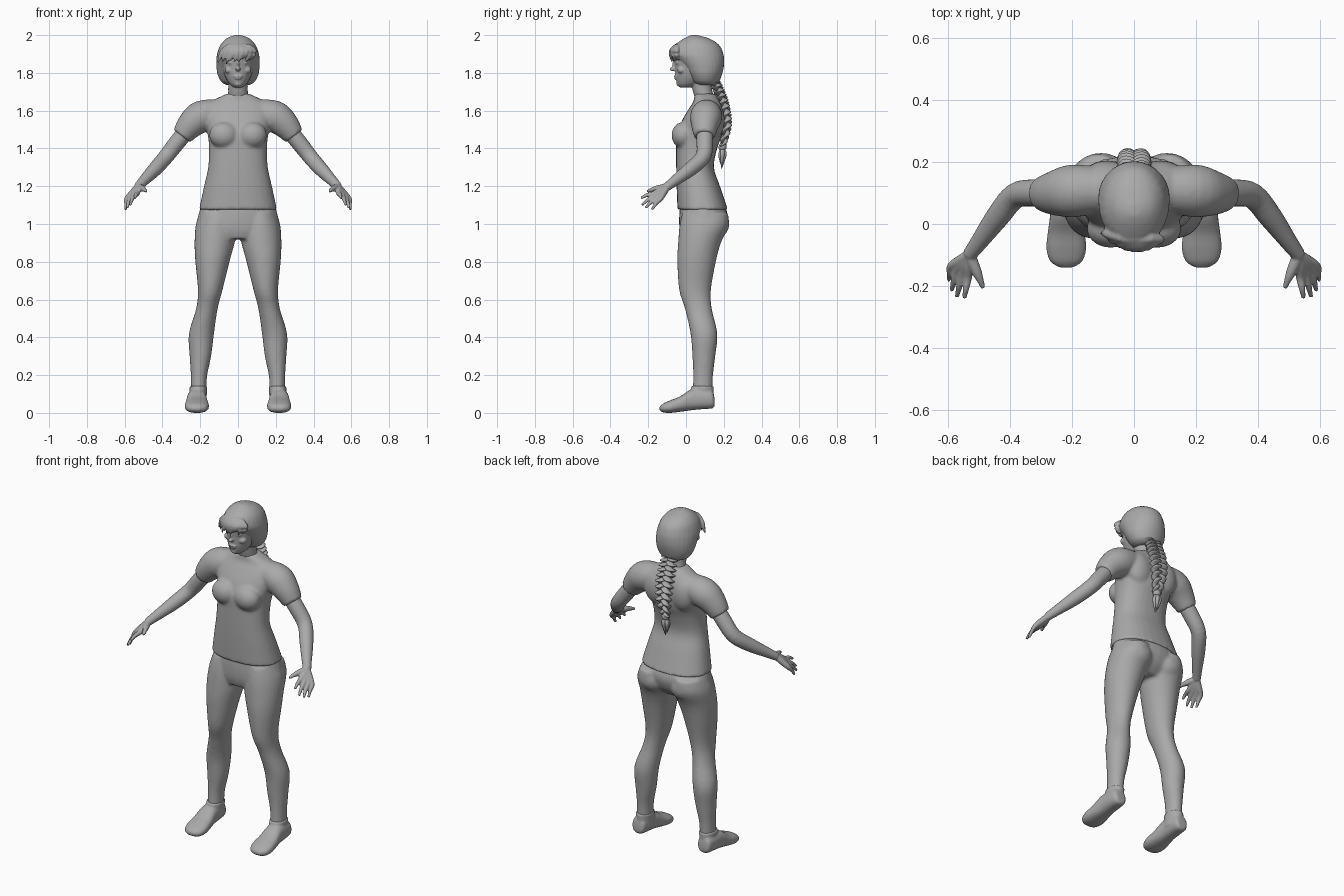
import bpy, bmesh, math
from mathutils import Vector

old = bpy.data.objects.get("Cube")
if old:
    bpy.data.objects.remove(old, do_unlink=True)

grey = bpy.data.materials.new("plain grey")
grey.use_nodes = True
grey.diffuse_color = (0.4, 0.4, 0.4, 1)
grey.node_tree.nodes["Principled BSDF"].inputs["Base Color"].default_value = grey.diffuse_color

X, Y, Z = Vector((1, 0, 0)), Vector((0, 1, 0)), Vector((0, 0, 1))


def smooth_rows(rows, steps):
    """Catmull-Rom interpolation of equal-length tuples."""
    out = []
    last = len(rows) - 1
    for i in range(last):
        a, b, c, d = (rows[max(0, min(last, i + k))] for k in (-1, 0, 1, 2))
        for s in range(steps):
            t = s / steps
            out.append([q + t / 2 * (r - p + t * (2 * p - 5 * q + 4 * r - w + t * (3 * (q - r) + w - p)))
                        for p, q, r, w in zip(a, b, c, d)])
    out.append(list(rows[-1]))
    return out


def loft(bm, rows, plane="xy", side=1, power=2.0, steps=4, sides=28):
    """Skin rings (x, y, z, radius, radius) lying flat, upright, or across the path."""
    rows = smooth_rows(rows, steps)
    centres = [Vector(r[:3]) for r in rows]
    rings = []
    for i, row in enumerate(rows):
        if plane == "path":
            ahead = centres[min(i + 1, len(rows) - 1)] - centres[max(i - 1, 0)]
            u = ahead.cross(Z).normalized()
            v = u.cross(ahead).normalized()
        else:
            u, v = X, (Y if plane == "xy" else Z)
        ring = []
        for k in range(sides):
            ang = math.tau * k / sides
            c, s = math.cos(ang), math.sin(ang)
            c = math.copysign(abs(c) ** (2 / power), c)
            s = math.copysign(abs(s) ** (2 / power), s)
            p = centres[i] + u * c * max(row[3], 0.001) + v * s * max(row[4], 0.001)
            ring.append(bm.verts.new((p.x * side, p.y, p.z)))
        rings.append(ring)
    for lo, hi in zip(rings, rings[1:]):
        for k in range(sides):
            n = (k + 1) % sides
            bm.faces.new((lo[k], lo[n], hi[n], hi[k]))
    bm.faces.new(rings[0])
    bm.faces.new(rings[-1])


def slices(rows):
    """Turn (z, front y, back y, half width) into centred rings."""
    return [(0, (f + b) / 2, z, w, (b - f) / 2) for z, f, b, w in rows]


def limb(rows):
    """Turn (z, inner x, outer x, front y, back y) into rings."""
    return [((i + o) / 2, (f + b) / 2, z, (o - i) / 2, (b - f) / 2) for z, i, o, f, b in rows]


def tube(bm, points, radii, side=1, sides=14):
    loft(bm, [(*p, r, r) for p, r in zip(points, radii)], "path", side, sides=sides)


def ball(bm, centre, size):
    made = bmesh.ops.create_uvsphere(bm, u_segments=20, v_segments=12, radius=1)
    for v in made["verts"]:
        v.co = Vector(centre) + Vector([a * b for a, b in zip(v.co, size)])


def finish(bm, name, voxel=0, relax=4):
    """Make the object; a voxel size fuses its overlapping volumes."""
    bmesh.ops.recalc_face_normals(bm, faces=bm.faces)
    mesh = bpy.data.meshes.new(name)
    bm.to_mesh(mesh)
    bm.free()
    obj = bpy.data.objects.new(name, mesh)
    bpy.context.collection.objects.link(obj)
    mesh.materials.append(grey)
    for p in mesh.polygons:
        p.use_smooth = True
    if voxel:
        m = obj.modifiers.new("fuse", "REMESH")
        m.mode, m.voxel_size, m.use_smooth_shade = "VOXEL", voxel, True
        m = obj.modifiers.new("relax", "SMOOTH")
        m.factor, m.iterations = 0.5, relax
    return obj


# Shirt: torso, bust and sleeves
bm = bmesh.new()
loft(bm, slices([(1.075, -.045, .222, .207), (1.2, -.05, .18, .18), (1.3, -.052, .148, .158),
                 (1.4, -.052, .165, .154), (1.47, -.05, .19, .16), (1.55, -.02, .2, .18),
                 (1.61, .015, .195, .18), (1.65, .04, .18, .14), (1.69, .045, .155, .06)]), power=2.3)
for s in (1, -1):
    ball(bm, (.075 * s, -.015, 1.47), (.078, .062, .07))
    ball(bm, (.085 * s, .15, 1.55), (.08, .055, .1))
    tube(bm, [(.08, .11, 1.59), (.19, .107, 1.57), (.25, .1, 1.525), (.298, .097, 1.465)],
         [.07, .085, .074, .055], s, 24)
finish(bm, "shirt", .009, 5)

# Trousers: hips and legs
bm = bmesh.new()
loft(bm, slices([(1.11, -.03, .2, .192), (1.04, -.036, .222, .212),
                 (.97, -.034, .2, .222), (.92, -.02, .15, .15)]))
for s in (1, -1):
    loft(bm, limb([(1.06, .02, .2, -.02, .222), (.99, .005, .224, -.034, .226), (.9, .018, .23, -.042, .185),
                   (.8, .045, .226, -.046, .158), (.65, .082, .212, -.036, .132),
                   (.55, .108, .222, -.005, .137), (.42, .127, .26, .024, .166),
                   (.3, .142, .256, .034, .155), (.2, .163, .25, .038, .143),
                   (.11, .168, .25, .035, .14)]), side=s)
    ball(bm, (.105 * s, .14, 1), (.095, .09, .085))
finish(bm, "trousers", .009, 4)

# Shoes: foot, ankle cuff and raised heel
for s, label in ((1, "left"), (-1, "right")):
    bm = bmesh.new()
    foot = [(.152, .04, .065, .022), (.14, .024, .115, .04), (.09, .02, .125, .048), (.03, .014, .125, .052),
            (-.03, .006, .088, .06), (-.08, 0, .068, .064), (-.12, .002, .05, .052), (-.14, .014, .032, .022)]
    loft(bm, [(.218, y, (lo + hi) / 2, w, (hi - lo) / 2) for y, lo, hi, w in foot], "xz", s, 2.4)
    loft(bm, limb([(.06, .165, .255, .01, .147), (.11, .165, .256, .022, .147),
                   (.142, .163, .256, .028, .147)]), side=s)
    finish(bm, label + "_shoe", .006, 3)

# Arms and hands
tips = [(.546, -.238, 1.136), (.57, -.234, 1.1), (.587, -.214, 1.085), (.596, -.18, 1.076)]
wrist = Vector((.53, -.1, 1.197))
index_knuckle, little_knuckle = Vector((.535, -.172, 1.16)), Vector((.588, -.136, 1.133))
for s, label in ((1, "left"), (-1, "right")):
    bm = bmesh.new()
    tube(bm, [(.25, .098, 1.52), (.32, .1, 1.435), (.383, .09, 1.355), (.44, .022, 1.29),
              (.5, -.06, 1.228), wrist], [.044, .044, .041, .038, .028, .023], s, 20)
    for i, tip in enumerate(tips):
        knuckle = index_knuckle.lerp(little_knuckle, i / 3)
        bend = knuckle.lerp(Vector(tip), .55) + Z * .006
        tube(bm, [wrist.lerp(knuckle, -.1), wrist.lerp(knuckle, .5), knuckle, bend, tip],
             [.018, .018, .014, .0105, .007], s)
    tube(bm, [wrist, (.508, -.15, 1.188), (.496, -.178, 1.182), (.485, -.206, 1.172)],
         [.02, .017, .012, .007], s)
    finish(bm, label + "_arm", .0045, 3)

# Head: skull, neck and facial features
bm = bmesh.new()
loft(bm, slices([(1.722, -.03, .02, .02), (1.74, -.046, .07, .044), (1.78, -.055, .12, .068),
                 (1.83, -.058, .15, .082), (1.9, -.064, .17, .09), (1.95, -.03, .15, .075),
                 (1.98, .02, .1, .03)]))
loft(bm, slices([(1.6, .06, .17, .09), (1.66, .05, .155, .062), (1.7, .037, .14, .052),
                 (1.78, .02, .13, .052)]))
ball(bm, (0, -.066, 1.82), (.013, .021, .011))
ball(bm, (0, -.06, 1.842), (.008, .013, .03))
ball(bm, (0, -.053, 1.782), (.024, .011, .006))
ball(bm, (0, -.051, 1.771), (.02, .011, .006))
ball(bm, (0, -.036, 1.742), (.02, .014, .014))
for s in (1, -1):
    ball(bm, (.034 * s, -.043, 1.853), (.017, .012, .008))
    ball(bm, (.034 * s, -.046, 1.875), (.026, .013, .007))
    ball(bm, (.045 * s, -.024, 1.815), (.026, .022, .02))
finish(bm, "head", .0045, 2)

# Hair cap, open around the face, with a swept fringe
bm = bmesh.new()
loft(bm, slices([(1.735, .06, .15, .06), (1.752, .03, .175, .088), (1.79, .004, .19, .108),
                 (1.83, -.022, .2, .114), (1.865, -.05, .202, .115), (1.9, -.074, .198, .111),
                 (1.945, -.06, .178, .095), (1.978, -.018, .132, .067), (1.995, .015, .08, .033),
                 (2, .03, .06, .008)]))
for i in range(9):
    t = i / 8
    x = .075 - .17 * t
    dip = .02 * math.sin(i * 2.3)
    y = -.078 + 5 * (x * x)
    tube(bm, [(.05 - .09 * t, -.045, 1.945), (x + .012, y, 1.91), (x - .012, y + .004, 1.868 - dip * .5 - .02 * t)],
         [.014, .015, .004], 1, 10)
finish(bm, "hair", .006, 2)

# Braid: three woven strands, a tie and a loose tuft
spine = smooth_rows([(1.76, .15, 1), (1.7, .176, 1.05), (1.62, .2, 1.1), (1.52, .213, .95), (1.41, .195, .55)], 14)
bm = bmesh.new()
for strand in range(3):
    rows = []
    for i, (z, y, size) in enumerate(spine):
        a = i * .42 + strand * math.tau / 3
        rows.append((.03 * size * math.sin(a), y + .014 * size * math.sin(2 * a), z, .021 * size, .018 * size))
    loft(bm, rows, steps=2, sides=12)
finish(bm, "braid")

bm = bmesh.new()
loft(bm, [(0, .195, 1.425, .016, .014), (0, .194, 1.415, .022, .02),
          (0, .193, 1.4, .022, .02), (0, .192, 1.39, .014, .012)], sides=16)
finish(bm, "braid_tie")

bm = bmesh.new()
for i in range(5):
    a = math.tau * i / 5
    dx, dy = math.cos(a), math.sin(a)
    loft(bm, [(.004 * dx, .193 + .004 * dy, 1.4, .01, .01),
              (.016 * dx, .193 + .012 * dy, 1.365, .012, .011),
              (.006 * dx, .186 + .005 * dy, 1.29 + .008 * i, .001, .001)], sides=10)
finish(bm, "braid_tuft")
